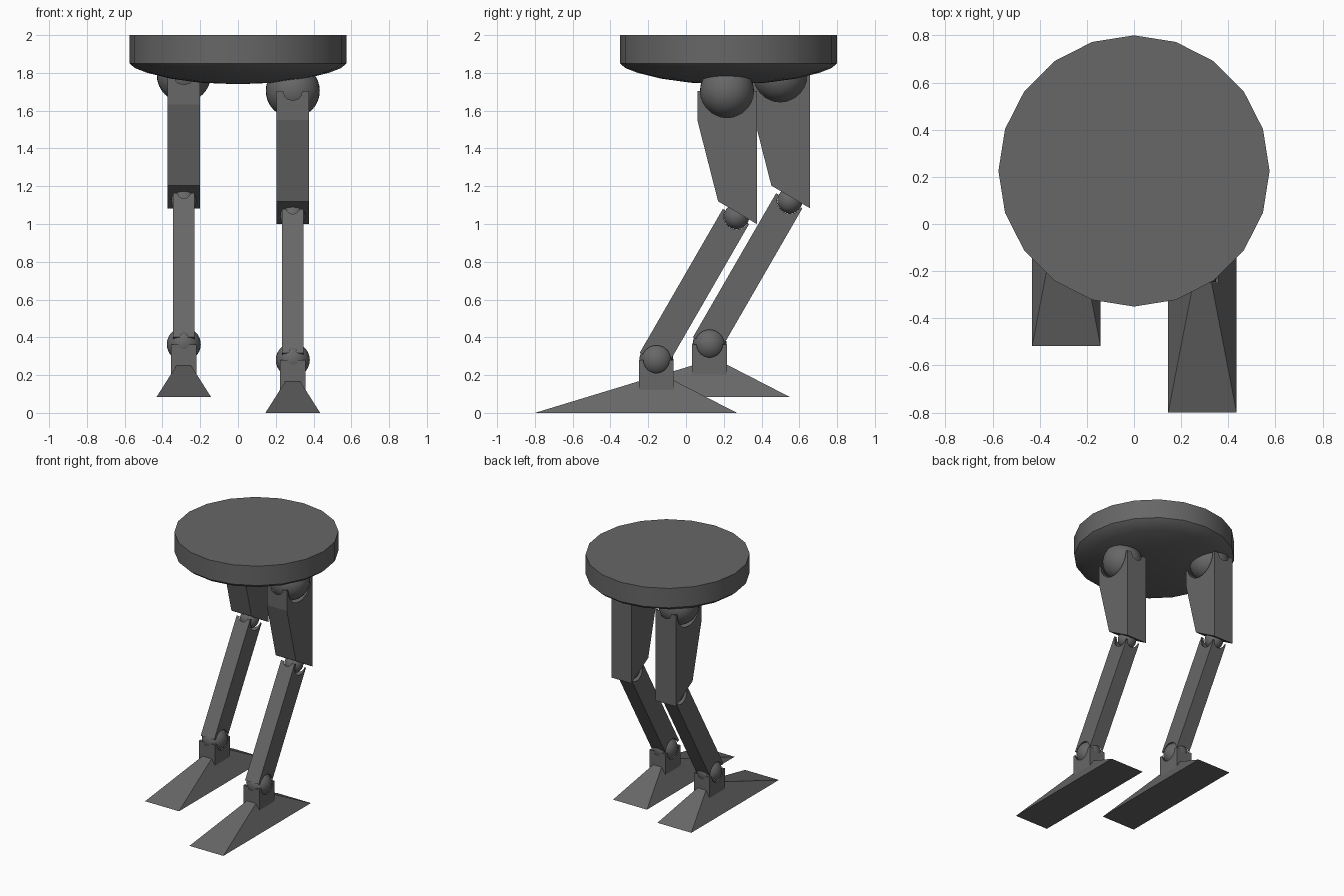
import bpy, bmesh, math
from mathutils import Vector

if "Cube" in bpy.data.objects:
    bpy.data.objects.remove(bpy.data.objects["Cube"])

grey = bpy.data.materials.new("dark_grey")
grey.diffuse_color = (0.135, 0.135, 0.135, 1)
grey.use_nodes = True
grey.node_tree.nodes["Principled BSDF"].inputs["Base Color"].default_value = grey.diffuse_color


def finish(name, bm, smooth=False):
    bmesh.ops.recalc_face_normals(bm, faces=bm.faces)
    me = bpy.data.meshes.new(name)
    bm.to_mesh(me)
    bm.free()
    me.materials.append(grey)
    ob = bpy.data.objects.new(name, me)
    bpy.context.collection.objects.link(ob)
    if smooth:
        shade(ob)
    return ob


def activate(ob):
    bpy.ops.object.select_all(action='DESELECT')
    ob.select_set(True)
    bpy.context.view_layer.objects.active = ob


def shade(ob):
    activate(ob)
    bpy.ops.object.shade_smooth_by_angle(angle=math.radians(30))


def ball(name, centre, r):
    bm = bmesh.new()
    bmesh.ops.create_uvsphere(bm, u_segments=32, v_segments=16, radius=r)
    bmesh.ops.translate(bm, vec=centre, verts=bm.verts)
    return finish(name, bm, True)


def side_prism(name, profile, x, half):
    """Extrude a (y, z) outline across x."""
    bm = bmesh.new()
    face = bm.faces.new([bm.verts.new((x - half, y, z)) for y, z in profile])
    new = bmesh.ops.extrude_face_region(bm, geom=[face])["geom"]
    bmesh.ops.translate(bm, vec=(2 * half, 0, 0),
                        verts=[v for v in new if isinstance(v, bmesh.types.BMVert)])
    return finish(name, bm)


def cut_socket(ob, centre, r):
    """Hollow a round socket out of a part."""
    cutter = ball("socket_cutter", centre, r)
    mod = ob.modifiers.new("socket", 'BOOLEAN')
    mod.operation = 'DIFFERENCE'
    mod.solver = 'EXACT'
    mod.object = cutter
    activate(ob)
    bpy.ops.object.modifier_apply(modifier=mod.name)
    bpy.data.objects.remove(cutter)


# Round body with a shallow domed underside
bm = bmesh.new()
rings = []
for r, z in [(0.575, 2.0), (0.575, 1.85), (0.545, 1.825), (0.48, 1.80),
             (0.36, 1.77), (0.2, 1.748)]:
    rings.append([bm.verts.new((r * math.sin(i * math.tau / 20),
                                0.225 + r * math.cos(i * math.tau / 20), z))
                  for i in range(20)])
bm.faces.new(rings[0])
for a, b in zip(rings, rings[1:]):
    for i in range(20):
        j = (i + 1) % 20
        bm.faces.new((a[i], a[j], b[j], b[i]))
tip = bm.verts.new((0, 0.225, 1.74))
for i in range(20):
    bm.faces.new((rings[-1][i], rings[-1][(i + 1) % 20], tip))
finish("body", bm, True)


def leg(side, x, dy, dz):
    def at(pts):
        return [(y + dy, z + dz) for y, z in pts]
    hip = Vector((x, 0.217 + dy, 1.705 + dz))
    knee = Vector((x, 0.268 + dy, 1.04 + dz))
    ankle = Vector((x, -0.157 + dy, 0.28 + dz))

    # Thigh with hip socket
    thigh = side_prism(side + "_thigh", at([(0.06, 1.705), (0.06, 1.55), (0.17, 1.12),
                                            (0.375, 1.0), (0.375, 1.705)]), x, 0.086)
    cut_socket(thigh, hip, 0.166)

    # Shin with sockets at both ends
    shin = side_prism(side + "_shin", at([(0.195, 1.08), (-0.245, 0.318),
                                          (-0.106, 0.238), (0.334, 1.0)]), x, 0.058)
    cut_socket(shin, knee, 0.09)
    cut_socket(shin, ankle, 0.097)

    # Ankle block
    block = side_prism(side + "_ankle_block", at([(-0.25, 0.28), (-0.25, 0.11),
                                                  (-0.065, 0.11), (-0.065, 0.28)]), x, 0.068)
    cut_socket(block, ankle, 0.097)

    # Joint balls
    ball(side + "_hip_joint", hip, 0.143)
    ball(side + "_knee_joint", knee, 0.067)
    ball(side + "_ankle_joint", ankle, 0.09)

    # Foot: long tapered wedge
    bm = bmesh.new()

    def quad(hw, y0, y1, z):
        return [bm.verts.new((x + sx * hw, y + dy, z + dz))
                for sx, y in ((-1, y0), (1, y0), (1, y1), (-1, y1))]
    base = quad(0.145, -0.80, 0.27, 0)
    top = quad(0.036, -0.235, -0.065, 0.172)
    bm.faces.new(base)
    bm.faces.new(top)
    for i in range(4):
        j = (i + 1) % 4
        bm.faces.new((base[i], base[j], top[j], top[i]))
    finish(side + "_foot", bm)


leg("right", 0.29, 0, 0)
leg("left", -0.287, 0.282, 0.083)
